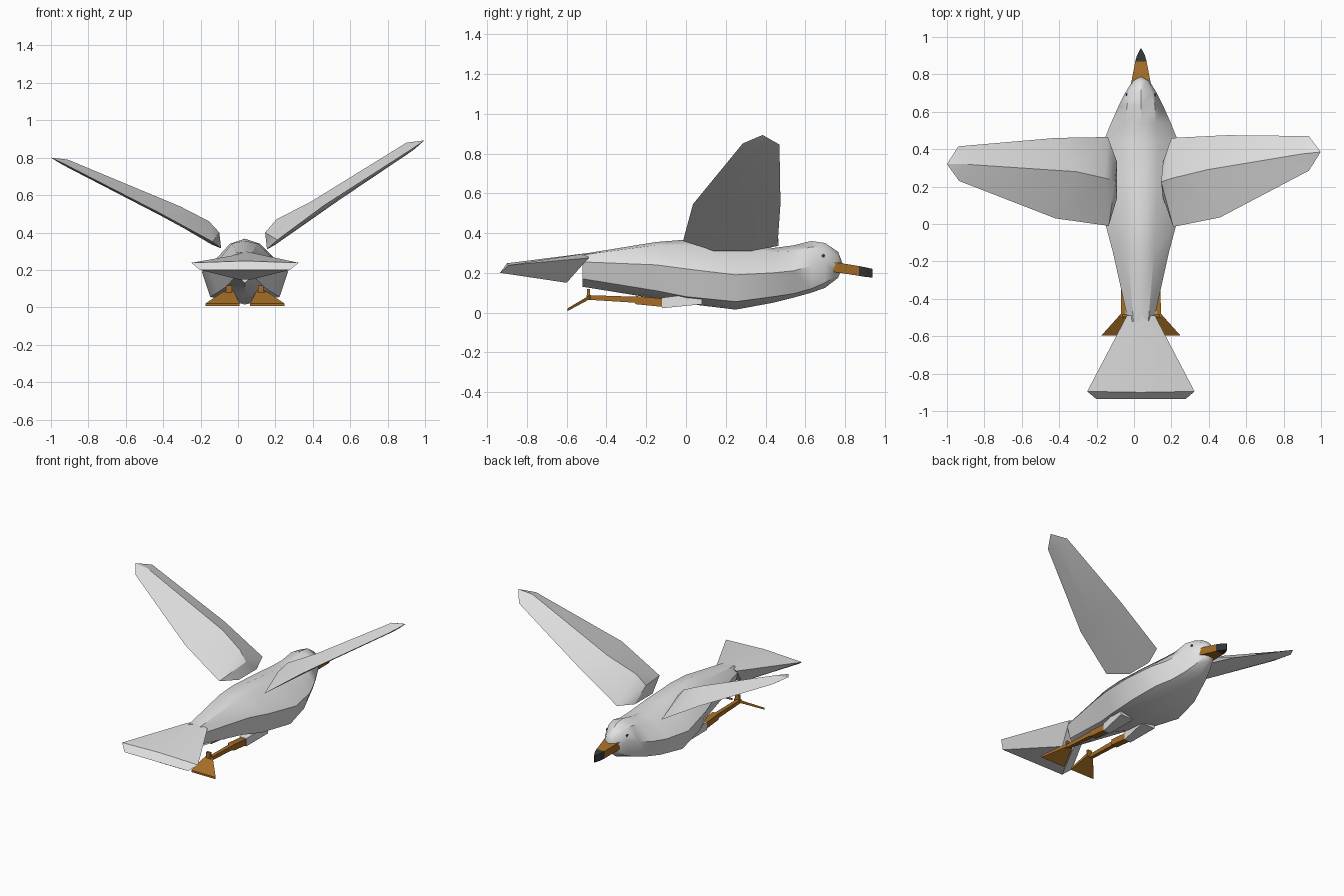
import bpy, bmesh, math
from mathutils import Vector

CX = 0.037  # the body axis sits a little to the right


def material(name, rgb):
    m = bpy.data.materials.new(name)
    m.diffuse_color = (*rgb, 1)
    return m


WHITE = material("pale_grey", (0.76, 0.76, 0.76))
ORANGE = material("orange_brown", (0.38, 0.155, 0.02))
DARK = material("charcoal", (0.035, 0.035, 0.035))


def loft(name, rings, mat, start=None, end=None, angle=32):
    """Skin equal-length rings; close the ends with a face or a fan to a point."""
    bm = bmesh.new()
    loops = [[bm.verts.new(p) for p in r] for r in rings]
    n = len(loops[0])
    for a, b in zip(loops, loops[1:]):
        for i in range(n):
            j = (i + 1) % n
            bm.faces.new((a[i], a[j], b[j], b[i]))
    for loop, tip in ((loops[0], start), (loops[-1], end)):
        if tip is None:
            bm.faces.new(loop)
        else:
            t = bm.verts.new(tip)
            for i in range(n):
                bm.faces.new((loop[i], loop[(i + 1) % n], t))
    bmesh.ops.recalc_face_normals(bm, faces=bm.faces)
    me = bpy.data.meshes.new(name)
    bm.to_mesh(me)
    bm.free()
    me.materials.append(mat)
    ob = bpy.data.objects.new(name, me)
    bpy.context.collection.objects.link(ob)
    bpy.ops.object.select_all(action='DESELECT')
    ob.select_set(True)
    bpy.context.view_layer.objects.active = ob
    if angle:
        bpy.ops.object.shade_smooth_by_angle(angle=math.radians(angle))
    return ob


def box_ring(x, y, z0, z1, hw, hw_low=None):
    lo = hw if hw_low is None else hw_low
    return [(x - hw, y, z1), (x + hw, y, z1), (x + lo, y, z0), (x - lo, y, z0)]


# Body and head: y, top z, (upper w, z), (side w, z), (lower w, z), bottom z
sections = [
    (-0.52, 0.295, (0.04, 0.29), (0.068, 0.255), (0.045, 0.17), 0.13),
    (-0.15, 0.355, (0.07, 0.34), (0.150, 0.24), (0.100, 0.11), 0.07),
    (0.00, 0.367, (0.08, 0.34), (0.190, 0.22), (0.145, 0.08), 0.045),
    (0.25, 0.345, (0.09, 0.32), (0.230, 0.19), (0.185, 0.055), 0.015),
    (0.44, 0.325, (0.09, 0.305), (0.200, 0.20), (0.155, 0.08), 0.05),
    (0.54, 0.338, (0.08, 0.31), (0.160, 0.21), (0.115, 0.095), 0.075),
    (0.63, 0.360, (0.075, 0.33), (0.120, 0.235), (0.085, 0.12), 0.10),
    (0.70, 0.350, (0.06, 0.325), (0.085, 0.25), (0.060, 0.15), 0.125),
    (0.765, 0.305, (0.03, 0.285), (0.045, 0.24), (0.035, 0.19), 0.175),
]
rings = []
for y, top, up, side, low, bot in sections:
    half = [up, side, low]
    ring = [(CX, y, top)] + [(CX + w, y, z) for w, z in half]
    ring += [(CX, y, bot)] + [(CX - w, y, z) for w, z in reversed(half)]
    rings.append(ring)
loft("body", rings, WHITE, end=(CX, 0.79, 0.24), angle=38)

# Fanned tail
tail = [
    [(CX - 0.075, -0.49, 0.275), (CX, -0.49, 0.30), (CX + 0.075, -0.49, 0.275),
     (CX + 0.04, -0.60, 0.15), (CX - 0.04, -0.60, 0.15)],
    [(CX - 0.287, -0.895, 0.238), (CX, -0.90, 0.248), (CX + 0.287, -0.895, 0.238),
     (CX + 0.24, -0.935, 0.20), (CX - 0.24, -0.935, 0.20)],
]
loft("tail", tail, WHITE, angle=25)


def wing(name, root, hub, mid, end, tip):
    """Root has five points; mid and end have leading, ridge, trailing."""
    def ring(lead, ridge, trail):
        a, b = Vector(lead), Vector(trail)
        drop = Vector((0, 0, -0.008))
        return [lead, ridge, trail, b.lerp(a, 0.33) + drop, b.lerp(a, 0.67) + drop]
    loft(name, [root, ring(*mid), ring(*end)], WHITE, start=hub, end=tip, angle=25)


wing("right_wing",
     [(0.20, 0.46, 0.335), (0.205, 0.245, 0.47), (0.21, -0.015, 0.36),
      (0.155, 0.14, 0.31), (0.155, 0.33, 0.31)],
     (0.145, 0.225, 0.40),
     [(0.50, 0.475, 0.545), (0.39, 0.29, 0.565), (0.46, 0.035, 0.545)],
     [(0.935, 0.47, 0.845), (0.90, 0.375, 0.88), (0.935, 0.285, 0.85)],
     (0.998, 0.385, 0.893))
wing("left_wing",
     [(-0.14, 0.465, 0.335), (-0.155, 0.245, 0.46), (-0.135, -0.01, 0.35),
      (-0.09, 0.14, 0.315), (-0.09, 0.33, 0.315)],
     (-0.10, 0.23, 0.40),
     [(-0.42, 0.46, 0.50), (-0.31, 0.28, 0.54), (-0.42, 0.03, 0.505)],
     [(-0.94, 0.415, 0.77), (-0.91, 0.32, 0.79), (-0.935, 0.23, 0.77)],
     (-1.0, 0.32, 0.80))

# Beak with a dark tip
loft("beak", [box_ring(CX, 0.74, 0.205, 0.255, 0.055),
              box_ring(CX, 0.87, 0.185, 0.234, 0.03)], ORANGE, angle=0)
loft("beak_tip", [box_ring(CX, 0.87, 0.185, 0.234, 0.03),
                  box_ring(CX, 0.90, 0.18, 0.228, 0.022),
                  box_ring(CX, 0.937, 0.176, 0.22, 0.003)], DARK, angle=0)

for s, side in ((1, "right"), (-1, "left")):
    # Eye: small disc on the side of the head
    disc = [[(CX + s * (0.079 - k), 0.69 + 0.009 * math.cos(i * math.pi / 4),
              0.285 + 0.009 * math.sin(i * math.pi / 4)) for i in range(8)]
            for k in (0, 0.008)]
    loft(side + "_eye", disc, DARK, angle=0)

    # Feathered thigh against the belly
    x = CX + s * 0.085
    loft(side + "_thigh", [box_ring(x, -0.12, 0.022, 0.075, 0.025),
                           box_ring(x, 0.08, 0.042, 0.10, 0.05)], WHITE, angle=0)

    # Leg, trailing backwards and slimming at the shin
    loft(side + "_leg", [box_ring(x, -0.11, 0.028, 0.07, 0.022),
                         box_ring(x, -0.25, 0.042, 0.083, 0.022),
                         box_ring(x + s * 0.005, -0.26, 0.05, 0.08, 0.014),
                         box_ring(x + s * 0.01, -0.50, 0.065, 0.088, 0.012)],
         ORANGE, angle=0)

    # Webbed foot and short hind toe
    f = CX + s * 0.12
    loft(side + "_foot", [box_ring(CX + s * 0.085, -0.48, 0.07, 0.09, 0.022),
                          box_ring(f, -0.597, 0.007, 0.02, 0.092)],
         ORANGE, angle=0)
    loft(side + "_hind_toe", [[(x + dx, -0.49 + dy, z) for dx, dy in
                               ((-0.015, -0.008), (0.015, -0.008),
                                (0.015, 0.008), (-0.015, 0.008))]
                              for z in (0.075, 0.118)], ORANGE, angle=0)
